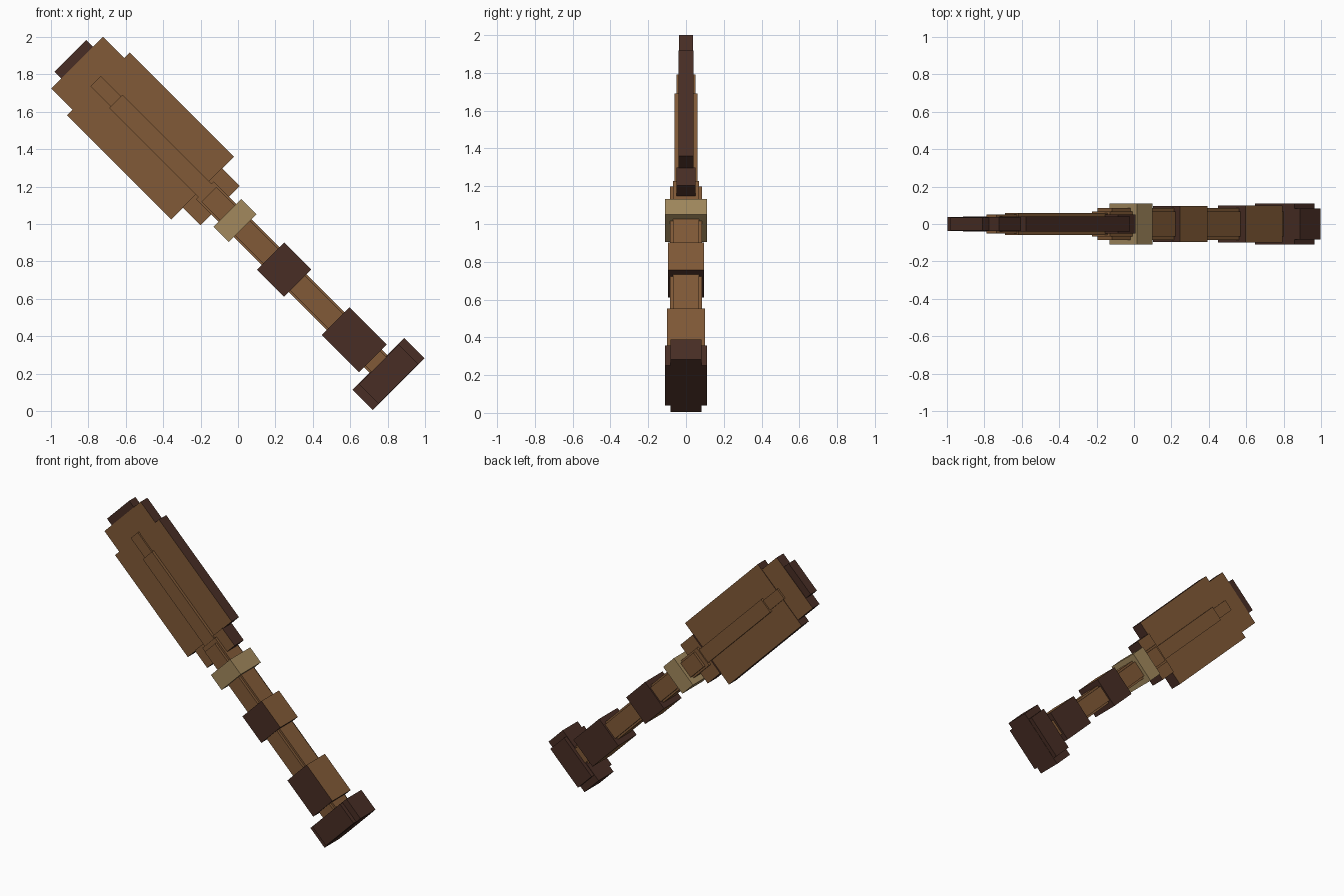
import bpy, bmesh, math
from mathutils import Matrix

cube = bpy.data.objects.get("Cube")
if cube:
    bpy.data.objects.remove(cube, do_unlink=True)


def material(name, rgb):
    m = bpy.data.materials.new(name)
    m.use_nodes = True
    m.diffuse_color = (*rgb, 1)
    m.node_tree.nodes["Principled BSDF"].inputs["Base Color"].default_value = (*rgb, 1)
    return m


wood = material("brown wood", (0.22, 0.102, 0.038))
dark = material("dark wood", (0.066, 0.027, 0.018))
tan = material("tan binding", (0.36, 0.25, 0.11))

# The weapon is laid out upright (width x, depth y, length z), then tilted
TILT = Matrix.Rotation(math.radians(-45), 4, 'Y') @ Matrix.Translation((0.709, 0, 0))


def block(name, low, high, half_width, half_depth, mats, rule=None):
    """Box between two lengths; rule maps an upright face normal to a material index."""
    bm = bmesh.new()
    bmesh.ops.create_cube(bm, size=1)
    bmesh.ops.scale(bm, vec=(2 * half_width, 2 * half_depth, high - low), verts=bm.verts)
    bmesh.ops.translate(bm, vec=(0, 0, (low + high) / 2), verts=bm.verts)
    bm.normal_update()
    if rule:
        for f in bm.faces:
            f.material_index = rule(f.normal)
    bm.transform(TILT)
    me = bpy.data.meshes.new(name)
    bm.to_mesh(me)
    bm.free()
    for m in mats:
        me.materials.append(m)
    ob = bpy.data.objects.new(name, me)
    bpy.context.collection.objects.link(ob)
    return ob


def broad_face(n):
    return 0 if abs(n.y) > 0.5 else 1


def narrow_side(n):
    return 0 if abs(n.x) > 0.5 else 1


# Blade: brown broad faces with dark edges
block("blade_neck", 0.845, 0.98, 0.149, 0.05, [wood, dark], broad_face)
block("blade_body", 0.976, 1.765, 0.238, 0.04, [wood, dark], broad_face)
block("blade_shoulder", 1.76, 1.925, 0.196, 0.037, [wood, dark], broad_face)
block("blade_tip", 1.92, 1.976, 0.12, 0.034, [dark])

# Raised spine on both faces of the blade
block("spine", 0.9, 1.633, 0.05, 0.06, [wood])
block("spine_tip", 1.6, 1.785, 0.038, 0.05, [wood])

# Grip: two crossed bars
block("grip_wide", -0.36, 0.96, 0.068, 0.068, [wood])
block("grip_deep", -0.36, 0.93, 0.055, 0.086, [wood])

# Binding and grip bands
block("binding", 0.674, 0.79, 0.104, 0.11, [tan])
block("upper_band", 0.258, 0.463, 0.103, 0.096, [wood, dark], narrow_side)
block("lower_band", -0.31, -0.03, 0.104, 0.1, [wood, dark], narrow_side)

# Pommel: two crossed blocks
block("pommel_wide", -0.506, -0.353, 0.195, 0.082, [dark])
block("pommel_deep", -0.504, -0.356, 0.15, 0.11, [dark])
